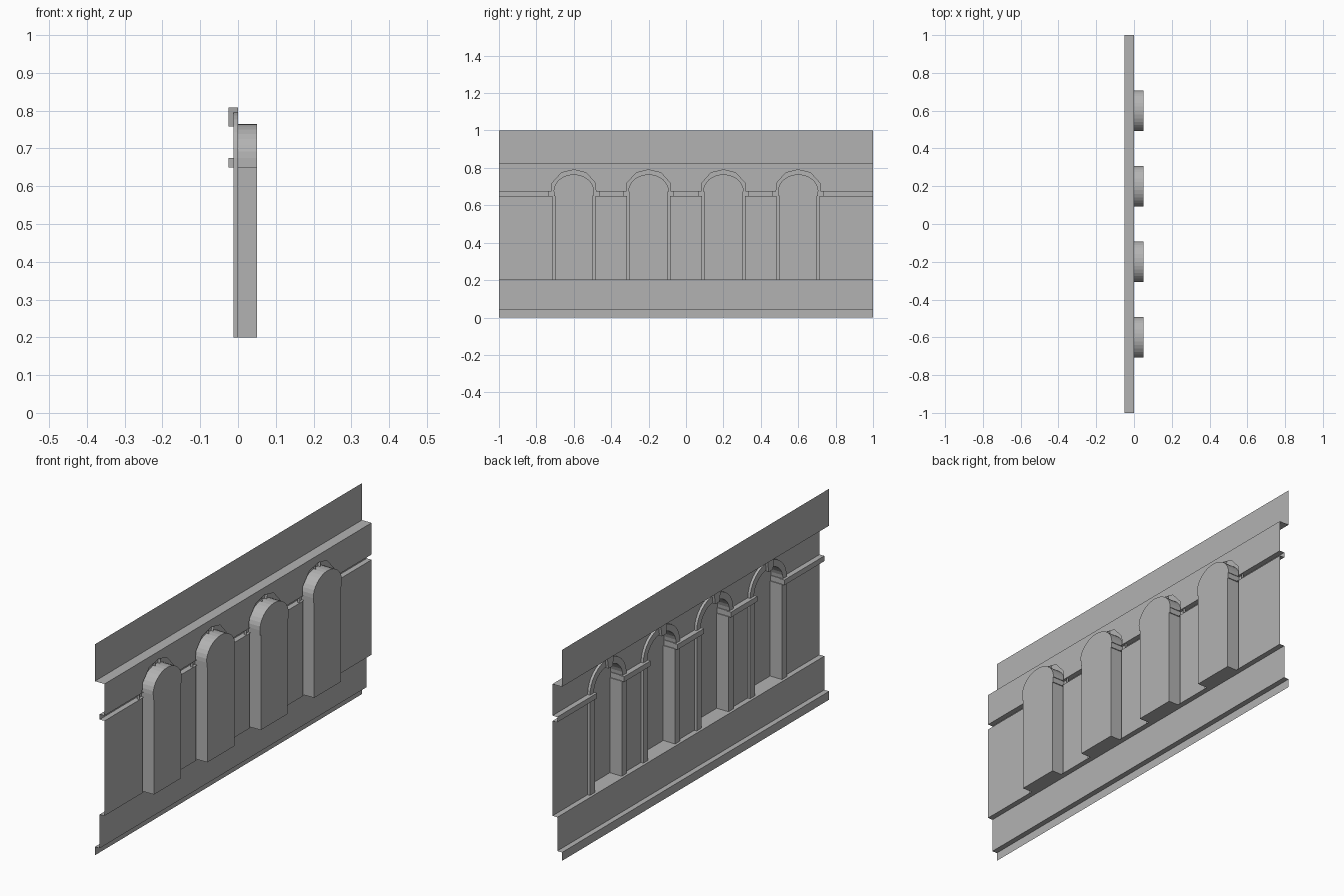
import bpy, math

if "Cube" in bpy.data.objects:
    bpy.data.objects.remove(bpy.data.objects["Cube"])

CENTRES = (-0.6, -0.2, 0.2, 0.6)
SILL, LOW, SPRING = 0.2, 0.65, 0.675     # niche floor, bottom and top of the impost
JAMB_HOLE, ARCH_HOLE = 0.115, 0.118      # openings in the wall sheet
R_IN, R_OUT = 0.101, 0.137               # niche and frame half-widths

STONE = bpy.data.materials.new("grey_stone")
STONE.diffuse_color = (0.45, 0.45, 0.45, 1)
STONE.use_nodes = True
STONE.node_tree.nodes["Principled BSDF"].inputs["Base Color"].default_value = STONE.diffuse_color


def make(name, builder):
    me = bpy.data.meshes.new(name)
    me.from_pydata(builder.v, [], builder.f)
    me.materials.append(STONE)
    me.update()
    ob = bpy.data.objects.new(name, me)
    bpy.context.collection.objects.link(ob)


class Builder:
    def __init__(self):
        self.v, self.f = [], []

    def face(self, pts):
        n = len(self.v)
        self.v += pts
        self.f.append(list(range(n, n + len(pts))))

    def strip(self, a, b):
        n, k = len(self.v), len(a)
        self.v += list(a) + list(b)
        for i in range(k - 1):
            self.f.append([n + i, n + i + 1, n + k + i + 1, n + k + i])

    def run(self, profile, y0, y1):
        # extrude an (x, z) profile along y
        self.strip([(x, y0, z) for x, z in profile], [(x, y1, z) for x, z in profile])


def arch_path(c, legs, rx, rz):
    # legs: (half-width, z) points going up one side, mirrored down the other
    arc = [(c - rx * math.cos(math.pi * i / 16), SPRING + rz * math.sin(math.pi * i / 16))
           for i in range(17)]
    return [(c - h, z) for h, z in legs] + arc + [(c + h, z) for h, z in reversed(legs)]


def at(x, path):
    return [(x, y, z) for y, z in path]


# stepped plinth and top band, open sheets running the full length
b = Builder()
b.run([(-0.05, 0), (-0.05, 0.04), (-0.025, 0.04), (-0.025, SILL), (0, SILL)], -1, 1)
make("plinth", b)
b = Builder()
b.run([(0, 0.825), (-0.05, 0.825), (-0.05, 1)], -1, 1)
make("top_band", b)

# wall sheet with arched openings, and moulding between the openings
wall, moulding = Builder(), Builder()
edges = [-1] + list(CENTRES) + [1]
for i in range(len(edges) - 1):
    first, last = i == 0, i == len(edges) - 2

    def span(h):
        return (edges[i] + (0 if first else h), edges[i + 1] - (0 if last else h))

    wall.run([(0, SILL), (0, LOW)], *span(JAMB_HOLE))
    wall.run([(0, SPRING), (0, 0.825)], *span(ARCH_HOLE))
    y0, y1 = span(R_IN)
    moulding.run([(0, LOW), (-0.025, LOW), (-0.025, SPRING), (0, SPRING)], y0, y1)
    for y, skip in ((y0, first), (y1, last)):
        if not skip:
            moulding.face([(-0.025, y, LOW), (-0.0125, y, LOW),
                           (-0.0125, y, SPRING), (-0.025, y, SPRING)])
half = [(ARCH_HOLE, SPRING), (0.115, 0.72), (0.066, 0.774)]
for c in CENTRES:
    hole = [(c - h, z) for h, z in half] + [(c, 0.79)] + [(c + h, z) for h, z in reversed(half)]
    wall.strip([(0, y, 0.825) for y, z in hole], at(0, hole))
make("wall", wall)
make("impost_moulding", moulding)

for n, c in enumerate(CENTRES, 1):
    inner = arch_path(c, [(R_IN, SILL), (R_IN, LOW), (0.105, LOW), (0.105, SPRING)], 0.108, 0.09)
    outer = arch_path(c, [(R_OUT, SILL), (R_OUT, LOW), (R_OUT, 0.658), (R_OUT, 0.667)], R_OUT, 0.122)
    # raised frame around the opening
    b = Builder()
    b.strip(at(-0.0125, outer), at(-0.0125, inner))
    b.strip(at(0, outer), at(-0.0125, outer))
    make(f"arch_frame_{n}", b)
    # recessed niche with a hood slightly wider than its shaft
    b = Builder()
    b.strip(at(-0.0125, inner), at(0.05, inner))
    b.face(at(0.05, inner))
    b.face([(0, c - R_IN, SILL), (0.05, c - R_IN, SILL),
            (0.05, c + R_IN, SILL), (0, c + R_IN, SILL)])
    make(f"niche_{n}", b)
    # tapered keystone
    key = [(c - 0.016, 0.758), (c - 0.024, 0.808), (c + 0.024, 0.808), (c + 0.016, 0.758)]
    b = Builder()
    b.face(at(-0.025, key))
    b.strip(at(0, key), at(-0.025, key))
    b.face([(-0.025, *key[0]), (-0.025, *key[3]), (-0.0125, *key[3]), (-0.0125, *key[0])])
    make(f"keystone_{n}", b)
